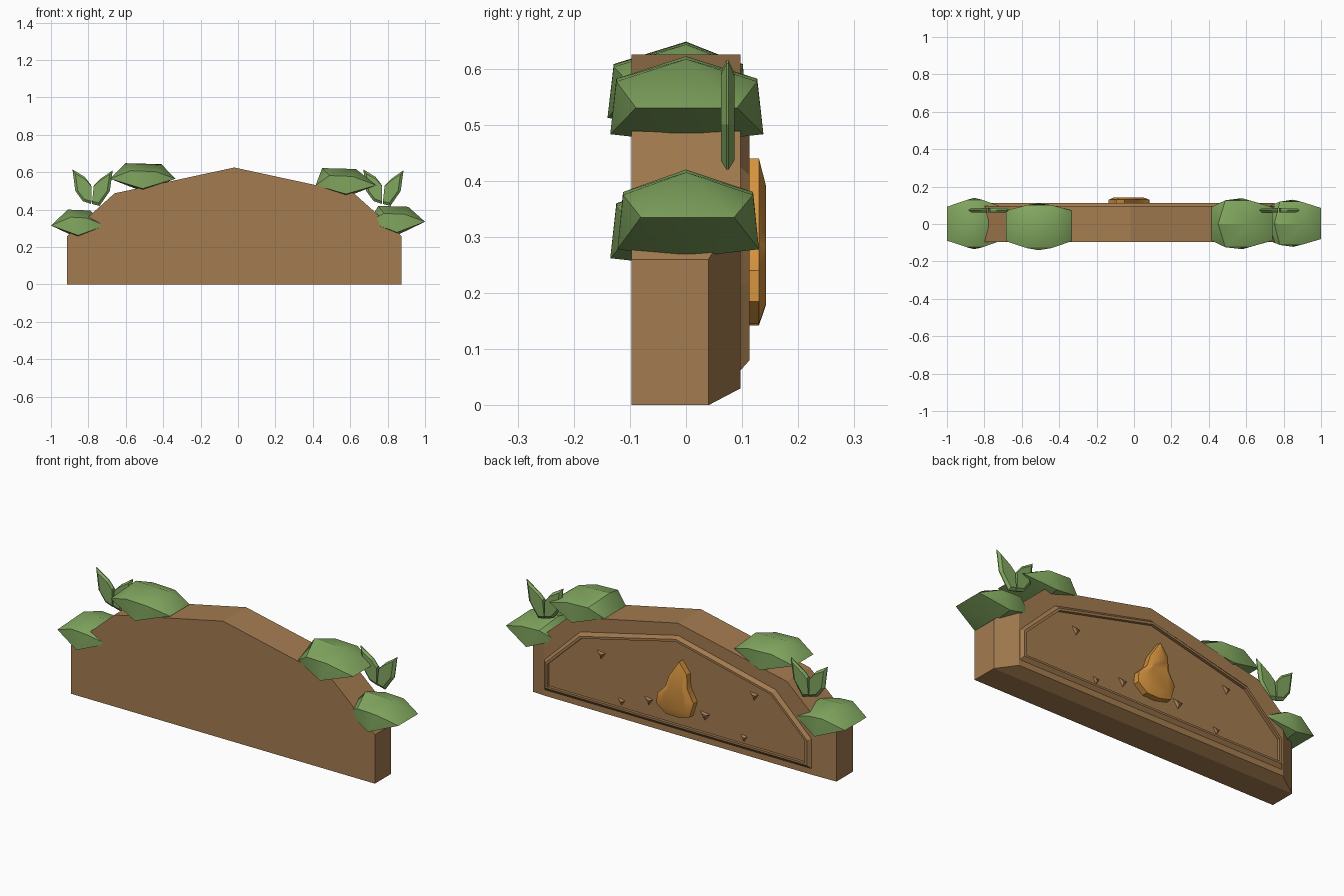
import bpy, bmesh
from mathutils import Vector

old = bpy.data.objects.get("Cube")
if old:
    bpy.data.objects.remove(old, do_unlink=True)


def material(name, rgb):
    m = bpy.data.materials.new(name)
    m.use_nodes = True
    m.diffuse_color = (*rgb, 1)
    bsdf = m.node_tree.nodes["Principled BSDF"]
    bsdf.inputs["Base Color"].default_value = (*rgb, 1)
    bsdf.inputs["Roughness"].default_value = 0.9
    return m


wood = material("warm wood brown", (0.37, 0.20, 0.08))
leaf = material("leaf green", (0.22, 0.385, 0.115))
amber = material("amber", (0.66, 0.29, 0.05))


def finish(name, bm, mat, smooth=None):
    bmesh.ops.recalc_face_normals(bm, faces=bm.faces)
    mesh = bpy.data.meshes.new(name)
    bm.to_mesh(mesh)
    bm.free()
    mesh.materials.append(mat)
    obj = bpy.data.objects.new(name, mesh)
    bpy.context.collection.objects.link(obj)
    if smooth:
        bpy.ops.object.select_all(action='DESELECT')
        obj.select_set(True)
        bpy.context.view_layer.objects.active = obj
        bpy.ops.object.shade_smooth_by_angle(angle=smooth)
    return obj


def loft(name, loops, mat, smooth=None):
    """Skin a list of equal-length (outline, y) loops and cap both ends."""
    bm = bmesh.new()
    rings = [[bm.verts.new((x, y, z)) for x, z in pts] for pts, y in loops]
    n = len(rings[0])
    for a, b in zip(rings, rings[1:]):
        for i in range(n):
            j = (i + 1) % n
            bm.faces.new((a[i], a[j], b[j], b[i]))
    bm.faces.new(rings[0])
    bm.faces.new(rings[-1])
    return finish(name, bm, mat, smooth)


def arch(half, base, side, shoulder, shoulder_z, peak):
    """Seven-point symmetric gable outline."""
    right = [(half, base), (half, side), (shoulder, shoulder_z)]
    pts = right + [(0, peak)] + [(-x, z) for x, z in reversed(right)]
    return [(x - 0.02, z) for x, z in pts]


# Board with chamfered back, raised rim and recessed panel
outer = arch(0.893, 0, 0.26, 0.64, 0.487, 0.625)
back = arch(0.79, 0.03, 0.352, 0.64, 0.487, 0.625)
rim_out = arch(0.785, 0.062, 0.22, 0.575, 0.425, 0.56)
rim_top = arch(0.77, 0.08, 0.215, 0.565, 0.41, 0.545)
rim_in = arch(0.757, 0.09, 0.21, 0.557, 0.40, 0.532)
loft("arched_board", [(outer, -0.097), (outer, 0.04), (back, 0.097),
                      (rim_out, 0.097), (rim_top, 0.113), (rim_in, 0.113),
                      (rim_in, 0.098)], wood)

# Flame-shaped emblem on the back panel
flame = [(-0.05, 0.44), (-0.095, 0.38), (-0.097, 0.31), (-0.135, 0.24),
         (-0.112, 0.16), (-0.04, 0.142), (0.03, 0.145), (0.082, 0.185),
         (0.08, 0.24), (0.03, 0.29), (0.01, 0.35)]
centre = Vector((-0.035, 0.27))
face = [tuple(centre + (Vector(p) - centre) * 0.7) for p in flame]
loft("flame_emblem", [(flame, 0.09), (flame, 0.13), (face, 0.143)], amber, 0.5)

# Small wood chips on the panel
for i, (x, z, s) in enumerate([(0.43, 0.34, 1), (0.31, 0.12, .8), (0.15, 0.17, 1),
                               (-0.18, 0.18, 1.2), (-0.41, 0.12, .8), (-0.47, 0.36, 1)]):
    base = [(x - 0.03 * s, z + 0.012), (x + 0.03 * s, z + 0.02), (x, z - 0.03 * s)]
    tip = [(x + (px - x) * 0.3, z + (pz - z) * 0.3) for px, pz in base]
    loft(f"wood_chip_{i + 1}", [(base, 0.095), (tip, 0.107)], wood)


def bush(name, x0, x1, z_end, xa, xb, z_top, z_bot, y_front, y_back):
    """Faceted leaf clump: wedge ends, gabled top, shallow keel."""
    bm = bmesh.new()
    xm = (x0 + x1) / 2
    pts = [(x, y, z_end) for x in (x0, x1) for y in (y_front * 0.66, y_back * 0.66)]
    pts += [(xa, 0, z_top), (xb, 0, z_top - 0.005), (xm, 0, z_bot)]
    for y in (y_front, y_back):
        pts += [(xa * 0.7 + xm * 0.3, y * 0.92, z_top - 0.04),
                (xb * 0.7 + xm * 0.3, y * 0.92, z_top - 0.045),
                (xm, y, z_bot + 0.015)]
    for p in pts:
        bm.verts.new(p)
    bmesh.ops.convex_hull(bm, input=bm.verts)
    return finish(name, bm, leaf, 0.6)


bush("right_lower_bush", -1.0, -0.71, 0.315, -0.91, -0.79, 0.40, 0.247, -0.135, 0.14)
bush("right_upper_bush", -0.685, -0.335, 0.565, -0.60, -0.41, 0.648, 0.497, -0.14, 0.11)
bush("left_upper_bush", 0.415, 0.74, 0.53, 0.45, 0.63, 0.622, 0.468, -0.135, 0.138)
bush("left_lower_bush", 0.70, 1.0, 0.335, 0.75, 0.91, 0.42, 0.263, -0.122, 0.13)

# Paired upright sprout leaves, each folded along its midrib
blade_a = [(-0.005, 0.43), (-0.05, 0.445), (-0.09, 0.50), (-0.105, 0.615),
           (-0.04, 0.575), (-0.005, 0.53)]
blade_b = [(0.0, 0.43), (0.04, 0.42), (0.095, 0.50), (0.11, 0.61),
           (0.045, 0.565), (0.01, 0.53)]


def sprout_leaf(name, x, blade):
    ridge = [(x + px * 0.85, pz * 0.8 + 0.1) for px, pz in blade]
    edge = [(x + px, pz) for px, pz in blade]
    loft(name, [(ridge, 0.062), (edge, 0.072), (edge, 0.076), (ridge, 0.086)], leaf)


for side, x in (("right", -0.78), ("left", 0.775)):
    sprout_leaf(f"{side}_sprout_outer", x, blade_a)
    sprout_leaf(f"{side}_sprout_inner", x, blade_b)
